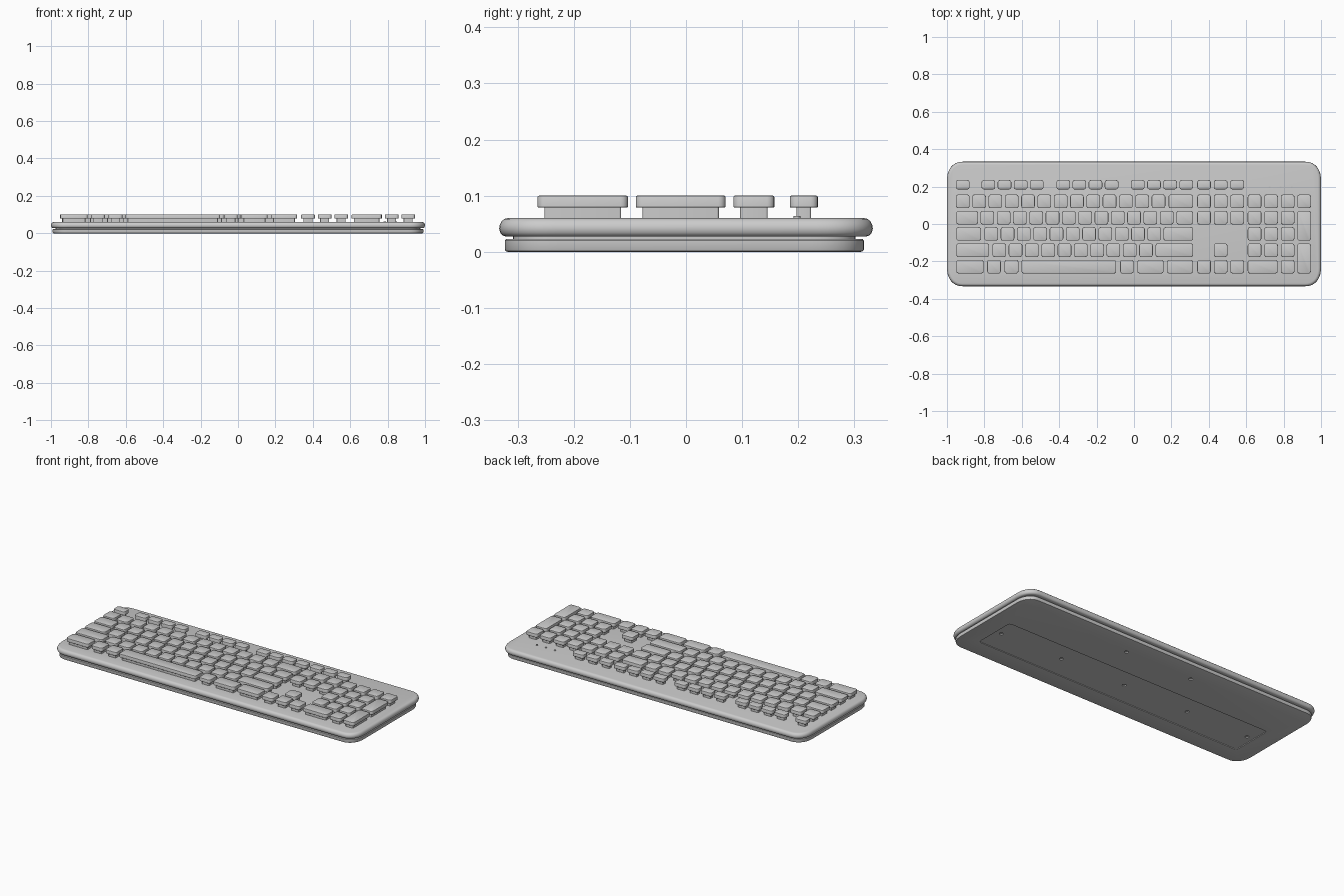
import bpy, bmesh, math

if "Cube" in bpy.data.objects:
    bpy.data.objects.remove(bpy.data.objects["Cube"])

PITCH = 0.0872      # distance between neighbouring keys
KEY_W = 0.073       # standard key width
KEY_H = 0.073       # standard key depth


def outline(cx, cy, hx, hy, rx, ry, n, power=1.0):
    """Rounded rectangle as a counter-clockwise list of points."""
    pts = []
    for i, (sx, sy) in enumerate([(1, 1), (-1, 1), (-1, -1), (1, -1)]):
        for k in range(n + 1):
            a = math.pi / 2 * (i + k / n)
            ca, sa = abs(math.cos(a)) ** power, abs(math.sin(a)) ** power
            pts.append((cx + sx * (hx - rx + rx * ca), cy + sy * (hy - ry + ry * sa)))
    return pts


def loft(name, cx, cy, hx, hy, r, rings, n=4, power=1.0):
    """Stack rounded rectangles given as (inset, z) rings into a closed solid."""
    bm = bmesh.new()
    loops = []
    for inset, z in rings:
        rx, ry = max(r[0] - inset, 0.004), max(r[1] - inset, 0.004)
        pts = outline(cx, cy, hx - inset, hy - inset, rx, ry, n, power)
        loops.append([bm.verts.new((x, y, z)) for x, y in pts])
    for a, b in zip(loops, loops[1:]):
        for i in range(len(a)):
            j = (i + 1) % len(a)
            bm.faces.new((a[i], a[j], b[j], b[i]))
    bm.faces.new(loops[0][::-1])
    bm.faces.new(loops[-1])
    mesh = bpy.data.meshes.new(name)
    bm.to_mesh(mesh)
    bm.free()
    ob = bpy.data.objects.new(name, mesh)
    bpy.context.collection.objects.link(ob)
    return ob


def disc(name, x, y, z, radius, depth, sides=20):
    bpy.ops.mesh.primitive_cylinder_add(vertices=sides, radius=radius, depth=depth, location=(x, y, z))
    bpy.context.object.name = name
    return bpy.context.object


def key(name, x0, x1, y0, y1):
    """Key cap overhanging a narrower stem."""
    rings = [(0.012, 0.057), (0.012, 0.079), (0.001, 0.079), (0, 0.080),
             (0, 0.0975), (0.0008, 0.0992), (0.0025, 0.1)]
    loft(name, (x0 + x1) / 2, (y0 + y1) / 2, (x1 - x0) / 2, (y1 - y0) / 2, (0.013, 0.013), rings)


def run(name, start, count, y, h=KEY_H, step=PITCH):
    """Row of equal keys starting at the left edge `start`."""
    for i in range(count):
        x = start + i * step
        key(f"{name}_{i + 1}", x, x + KEY_W, y - h / 2, y + h / 2)


def wide(name, x0, x1, y):
    key(name, x0, x1, y - KEY_H / 2, y + KEY_H / 2)


# Upper shell with fully rounded rim
loft("upper_shell", 0, 0, 1.0, 0.333, (0.085, 0.1),
     [(0.012, 0.027), (0.006, 0.029), (0.002, 0.034), (0, 0.041), (0.001, 0.048),
      (0.004, 0.054), (0.009, 0.0585), (0.016, 0.06)], n=10, power=0.9)

# Seam between the shells
loft("seam_neck", 0, -0.003, 0.975, 0.305, (0.07, 0.08), [(0, 0.018), (0, 0.032)], n=10, power=0.9)

# Lower shell
lower = loft("lower_shell", 0, -0.003, 0.991, 0.32, (0.08, 0.095),
             [(0.005, 0), (0.0015, 0.0012), (0, 0.004), (0, 0.02), (0.002, 0.0225)], n=10, power=0.9)

# Recessed underside panel and screw holes
screws = [(x, -0.08, 0.004) for x in (-0.84, -0.43, 0, 0.43, 0.84)]
screws += [(x, 0.2, 0.0) for x in (-0.22, 0.22)]
cutters = [loft("panel_cutter", 0, -0.09, 0.88, 0.125, (0.015, 0.015), [(0, -0.01), (0, 0.004)])]
cutters += [disc("hole_cutter", x, y, z, 0.011, 0.016) for x, y, z in screws]
bpy.context.view_layer.objects.active = lower
for c in cutters:
    c.hide_render = True
    m = lower.modifiers.new("cut", 'BOOLEAN')
    m.operation, m.solver, m.object = 'DIFFERENCE', 'EXACT', c
    bpy.ops.object.modifier_apply(modifier=m.name)
    bpy.data.objects.remove(c, do_unlink=True)
for i, (x, y, z) in enumerate(screws):
    disc(f"screw_{i + 1}", x, y, z + 0.007, 0.008, 0.006)

# Row centres from the function row down to the space row
YF, Y1, Y2, Y3, Y4, Y5 = 0.21, 0.121, 0.034, -0.053, -0.14, -0.228

# Function row
run("escape_key", -0.952, 1, YF, 0.05)
for g, x in enumerate((-0.815, -0.415, -0.016)):
    run(f"function_key_{g + 1}", x, 4, YF, 0.05, 0.0862)

# Main letter block
run("number_key", -0.952, 13, Y1)
wide("backspace_key", 0.185, 0.316, Y1)
wide("tab_key", -0.95, -0.834, Y2)
run("upper_letter_key", -0.821, 12, Y2)
wide("slash_key", 0.227, 0.316, Y2)
wide("caps_key", -0.95, -0.818, Y3)
run("home_letter_key", -0.8, 11, Y3)
wide("enter_key", 0.158, 0.316, Y3)
wide("left_shift_key", -0.95, -0.775, Y4)
run("lower_letter_key", -0.757, 10, Y4)
wide("right_shift_key", 0.115, 0.316, Y4)
for name, x0, x1 in (("left_control_key", -0.95, -0.804), ("left_system_key", -0.785, -0.712),
                     ("left_alt_key", -0.692, -0.618), ("space_bar", -0.602, -0.095),
                     ("right_alt_key", -0.074, -0.002), ("menu_key", 0.018, 0.158),
                     ("right_control_key", 0.176, 0.316)):
    wide(name, x0, x1, Y5)

# Navigation block and arrows
run("system_key", 0.338, 3, YF, 0.05, 0.0885)
run("nav_upper_key", 0.338, 3, Y1, step=0.0885)
run("nav_lower_key", 0.338, 3, Y2, step=0.0885)
run("arrow_up_key", 0.4265, 1, Y4)
run("arrow_key", 0.338, 3, Y5, step=0.0885)

# Number pad
run("pad_top_key", 0.608, 4, Y1, step=0.0884)
for i, y in enumerate((Y2, Y3, Y4)):
    run(f"pad_key_{i + 1}", 0.608, 3, y, step=0.0884)
key("pad_plus_key", 0.873, 0.946, Y3 - KEY_H / 2, Y2 + KEY_H / 2)
key("pad_enter_key", 0.873, 0.946, Y5 - KEY_H / 2, Y4 + KEY_H / 2)
wide("pad_zero_key", 0.608, 0.768, Y5)
wide("pad_point_key", 0.785, 0.858, Y5)

# Indicator lights
for i, x in enumerate((0.725, 0.784, 0.843)):
    disc(f"indicator_light_{i + 1}", x, 0.198, 0.06, 0.006, 0.007, 16)

# Smooth shading with crisp edges
bpy.ops.object.select_all(action='SELECT')
bpy.ops.object.shade_smooth_by_angle(angle=math.radians(35))
